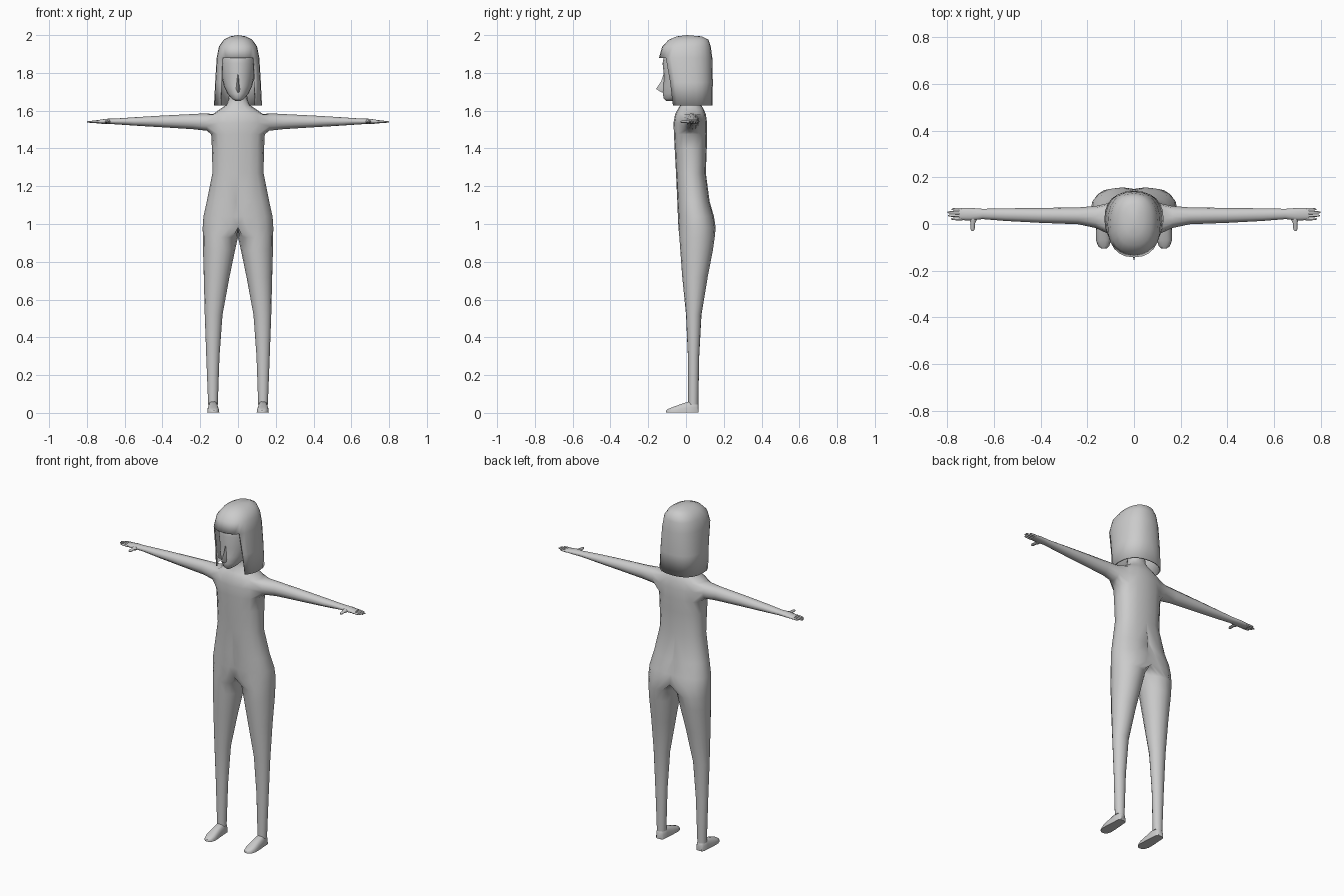
import bpy, bmesh
from math import sin, cos, radians

if "Cube" in bpy.data.objects:
    bpy.data.objects.remove(bpy.data.objects["Cube"])


def sp(v, e):
    return abs(v) ** e * (1 if v >= 0 else -1)


def loft(bm, rings, closed=True, cap0=False, cap1=False):
    """Skin a list of point rings; returns vertex rings."""
    vr = [[bm.verts.new(p) for p in r] for r in rings]
    n = len(rings[0])
    for a, b in zip(vr, vr[1:]):
        for i in range(n if closed else n - 1):
            j = (i + 1) % n
            bm.faces.new((a[i], a[j], b[j], b[i]))
    if cap0:
        bm.faces.new(vr[0][::-1])
    if cap1:
        bm.faces.new(vr[-1])
    return vr


def finish(name, bm, mirror=True, solid=0, angle=50):
    bmesh.ops.recalc_face_normals(bm, faces=bm.faces)
    me = bpy.data.meshes.new(name)
    bm.to_mesh(me)
    bm.free()
    ob = bpy.data.objects.new(name, me)
    bpy.context.collection.objects.link(ob)
    bpy.ops.object.select_all(action='DESELECT')
    ob.select_set(True)
    bpy.context.view_layer.objects.active = ob
    bpy.ops.object.shade_smooth_by_angle(angle=radians(angle))
    if mirror:
        m = ob.modifiers.new("mirror", 'MIRROR')
        m.use_clip = True
        m.merge_threshold = 0.002
    if solid:
        s = ob.modifiers.new("thickness", 'SOLIDIFY')
        s.thickness = solid
        s.offset = -1
    return ob


# Half body: leg ellipse blending (d) into half a torso
def body_ring(z, xi, xo, yf, yb, d):
    pts = []
    yc, b = (yf + yb) / 2, (yb - yf) / 2
    for i in range(16):
        t = radians(-90 + 22.5 * i)
        c, s = cos(t), sin(t)
        lx, ly = (xi + xo) / 2 + (xo - xi) / 2 * c, yc + b * s
        tx, ty = xo * max(c, 0) ** 0.85, yc + b * sp(s, 0.85)
        x = lx + (tx - lx) * d
        if d > 0 and i > 8:
            x = 0
        pts.append((x if abs(x) > 1e-6 else 0, ly + (ty - ly) * d, z))
    return pts


BODY = [(.045, .107, .158, .012, .065, 0), (.3, .098, .168, .01, .07, 0),
        (.52, .082, .176, 0, .082, 0), (.72, .045, .181, -.02, .115, 0),
        (.86, .016, .185, -.03, .142, 0), (.93, 0, .186, -.035, .152, 0),
        (.98, 0, .187, -.04, .157, .5), (1.04, 0, .183, -.043, .148, .7),
        (1.12, 0, .165, -.046, .125, .9), (1.27, 0, .135, -.053, .105, 1),
        (1.4, 0, .138, -.06, .11, 1), (1.475, 0, .142, -.064, .112, 1),
        (1.535, 0, .145, -.066, .112, 1), (1.58, 0, .135, -.058, .105, 1),
        (1.605, 0, .1, -.045, .095, 1), (1.63, 0, .062, -.03, .08, 1),
        (1.66, 0, .05, -.025, .065, 1), (1.70, 0, .047, -.025, .06, 1)]
bm = bmesh.new()
vr = loft(bm, [body_ring(*r) for r in BODY], cap0=True)
# Remove centre-plane faces and open the shoulder hole
hole = set(vr[11][2:7] + vr[12][2:7] + vr[13][2:7])
dead = [f for f in bm.faces
        if all(abs(v.co.x) < 1e-5 for v in f.verts) or all(v in hole for v in f.verts)]
bmesh.ops.delete(bm, geom=dead, context='FACES_ONLY')
rim = vr[11][2:7] + [vr[12][6]] + vr[13][6:1:-1] + [vr[12][2]]
# Arm and palm, joined to the shoulder hole
ARM = [(.165, .03, 1.54, .047, .046), (.24, .035, 1.542, .036, .04),
       (.4, .037, 1.543, .032, .031), (.55, .04, 1.543, .027, .022),
       (.65, .043, 1.543, .022, .015), (.70, .042, 1.543, .027, .014),
       (.75, .043, 1.541, .026, .008)]
arm = loft(bm, [[(x, cy + ry * cos(radians(30 * k - 150)), cz + rz * sin(radians(30 * k - 150)))
                 for k in range(12)] for x, cy, cz, ry, rz in ARM], cap1=True)
for k in range(12):
    j = (k + 1) % 12
    bm.faces.new((rim[k], rim[j], arm[0][j], arm[0][k]))
loose = [e for e in bm.edges if not e.link_faces]
bmesh.ops.delete(bm, geom=loose, context='EDGES')
loose = [v for v in bm.verts if not v.link_faces]
bmesh.ops.delete(bm, geom=loose, context='VERTS')
finish("body", bm, angle=70)

# Four fingers and a thumb
bm = bmesh.new()
A8 = [radians(45 * k) for k in range(8)]
for y, tip in ((.022, .785), (.036, .797), (.05, .8), (.063, .782)):
    loft(bm, [[(x, y + r * cos(t), 1.541 + r * sin(t)) for t in A8]
              for x, r in ((.735, .006), (.765, .006), (tip - .006, .0045), (tip, .002))],
         cap0=True, cap1=True)
loft(bm, [[(x + r * cos(t), y, 1.541 + .75 * r * sin(t)) for t in A8]
          for x, y, r in ((.69, .03, .016), (.69, .013, .014), (.691, .002, .009),
                          (.692, -.022, .009), (.692, -.03, .004))], cap0=True, cap1=True)
finish("fingers", bm)

# Feet: rounded top, flat sole, lofted heel to toe
bm = bmesh.new()
FOOT = [(.066, .132, .016, .045), (.055, .132, .025, .058), (.02, .132, .027, .062),
        (-.03, .132, .031, .046), (-.07, .131, .032, .031), (-.095, .13, .024, .021),
        (-.106, .129, .01, .013)]
loft(bm, [[(cx + hw * sp(cos(radians(a)), .7), y, zt * sp(sin(radians(a)), .7) if 0 < a < 180 else .002)
           for a in range(0, 181, 20)] for y, cx, hw, zt in FOOT], cap0=True, cap1=True)
for v in bm.verts:
    if v.co.z <= .002:
        v.co.z = 0
finish("foot", bm)


# Head
def oval(z, hw, yf, yb, a0, a1, n, e=1.0):
    yc, b = (yf + yb) / 2, (yb - yf) / 2
    ts = [radians(a0 + (a1 - a0) * i / n) for i in range(n + 1)]
    return [(hw * max(cos(t), 0) ** e if abs(cos(t)) > 1e-6 else 0,
             yc + b * sp(sin(t), e), z) for t in ts]


HEAD = [(1.652, .015, -.105, -.07), (1.665, .035, -.118, -.02), (1.69, .056, -.123, .05),
        (1.73, .075, -.121, .08), (1.78, .086, -.116, .1), (1.85, .092, -.124, .11),
        (1.92, .085, -.112, .11), (1.965, .05, -.06, .08)]
bm = bmesh.new()
vr = loft(bm, [oval(*r, -90, 90, 10) for r in HEAD], closed=False)
bm.faces.new(vr[0])
bm.faces.new(vr[-1])
finish("head", bm, angle=70)

# Nose
bm = bmesh.new()
loft(bm, [[(-w, -.105, z), (0, yf, z), (w, -.105, z)]
          for z, w, yf in ((1.80, .005, -.117), (1.755, .01, -.132),
                           (1.715, .014, -.159), (1.695, .011, -.127))],
     cap0=True, cap1=True)
finish("nose", bm, mirror=False)

# Bob hair with an open face below the fringe
HAIR = [(1.628, .127, -.10, .14), (1.75, .121, -.117, .142), (1.88, .113, -.143, .139),
        (1.94, .101, -.126, .131), (1.975, .076, -.092, .119), (1.993, .042, -.05, .085)]
bm = bmesh.new()
vr = loft(bm, [oval(*r, -90, 90, 12, .85) for r in HAIR], closed=False)
face = [f for f in bm.faces
        if f.calc_center_median().z < 1.88 and any(v in r[:3] for r in vr[:3] for v in f.verts)]
bmesh.ops.delete(bm, geom=face, context='FACES')
top = bm.verts.new((0, .005, 2.0))
for a, b in zip(vr[-1], vr[-1][1:]):
    bm.faces.new((a, b, top))
finish("hair", bm, solid=.008, angle=60)
